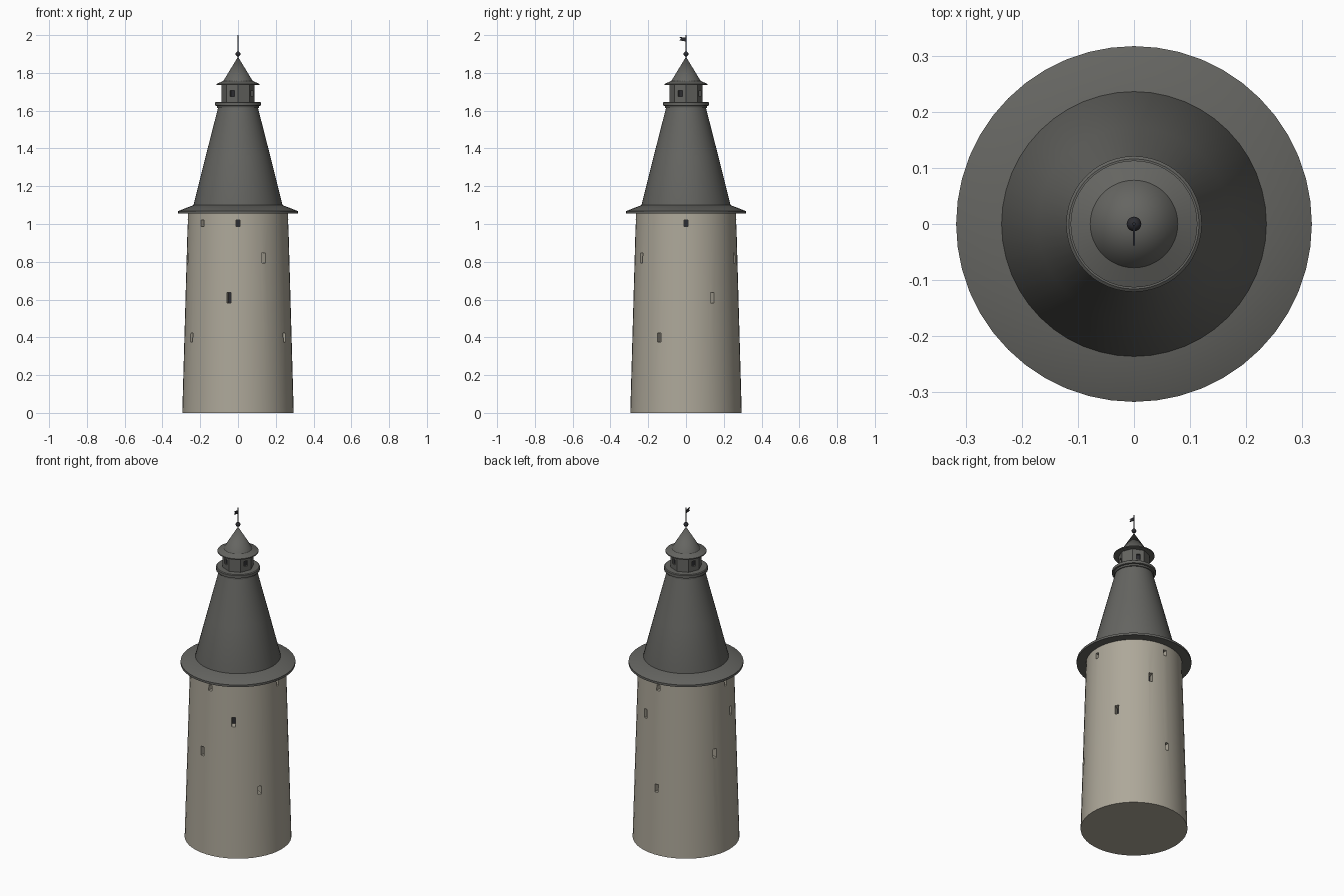
import bpy, bmesh, math
from mathutils import Matrix

if "Cube" in bpy.data.objects:
    bpy.data.objects.remove(bpy.data.objects["Cube"])


def material(name, rgb):
    m = bpy.data.materials.new(name)
    m.diffuse_color = (*rgb, 1)
    m.use_nodes = True
    m.node_tree.nodes["Principled BSDF"].inputs["Base Color"].default_value = m.diffuse_color
    return m


STONE = material("stone", (0.42, 0.39, 0.32))
SLATE = material("slate", (0.13, 0.13, 0.12))
DARK = material("dark", (0.025, 0.025, 0.03))


def make(name, bm, mat):
    bmesh.ops.recalc_face_normals(bm, faces=bm.faces)
    me = bpy.data.meshes.new(name)
    bm.to_mesh(me)
    bm.free()
    me.materials.append(mat)
    ob = bpy.data.objects.new(name, me)
    bpy.context.collection.objects.link(ob)
    return ob


def activate(ob):
    bpy.ops.object.select_all(action='DESELECT')
    ob.select_set(True)
    bpy.context.view_layer.objects.active = ob


def smooth(ob):
    activate(ob)
    bpy.ops.object.shade_smooth_by_angle(angle=math.radians(25))


def lathe(name, profile, mat, n=48):
    """Closed solid of revolution from (radius, z) points, bottom to top."""
    bm = bmesh.new()
    rings = []
    for r, z in profile:
        if r == 0:
            rings.append([bm.verts.new((0, 0, z))] * n)
        else:
            rings.append([bm.verts.new((r * math.cos(2 * math.pi * i / n),
                                        r * math.sin(2 * math.pi * i / n), z))
                          for i in range(n)])
    for a, b in zip(rings, rings[1:]):
        for i in range(n):
            j = (i + 1) % n
            quad = [a[i], a[j], b[j], b[i]]
            bm.faces.new(list(dict.fromkeys(quad)))
    for ring in (rings[0], rings[-1]):
        if ring[0] is not ring[1]:
            bm.faces.new(ring)
    return make(name, bm, mat)


def radial_boxes(name, items, mat):
    """Boxes facing outward: (angle, centre radius, z, depth, width, height)."""
    bm = bmesh.new()
    for ang, r, z, d, w, h in items:
        m = (Matrix.Rotation(math.radians(ang), 4, 'Z') @ Matrix.Translation((r, 0, z))
             @ Matrix.Diagonal((d, w, h, 1)))
        bmesh.ops.create_cube(bm, size=1, matrix=m)
    return make(name, bm, mat)


def cut_windows(wall, name, windows, depth):
    """Recess windows (angle, surface radius, z, width, height), dark pane at the back."""
    cutter = radial_boxes(name + "_cutter", [(a, r, z, 2 * depth, w, h)
                                             for a, r, z, w, h in windows], wall.data.materials[0])
    cutter.hide_render = True
    activate(wall)
    mod = wall.modifiers.new("windows", 'BOOLEAN')
    mod.operation = 'DIFFERENCE'
    mod.solver = 'EXACT'
    mod.object = cutter
    bpy.ops.object.modifier_apply(modifier=mod.name)
    bpy.data.objects.remove(cutter)
    radial_boxes(name + "_panes", [(a, r - depth, z, 0.004, w, h)
                                   for a, r, z, w, h in windows], DARK)


# Tapered stone wall with rows of slit windows
wall = lathe("tower_wall", [(0.295, 0), (0.265, 1.06)], STONE)
rows = [(0.40, 0.048, (90, 210, 330)), (0.61, 0.055, (30, 160, 260)),
        (0.82, 0.055, (70, 190, 300)), (1.005, 0.035, (0, 90, 180, 225, 270))]
slits = [(a, 0.295 - 0.0283 * z, z, 0.022, h) for z, h, angles in rows for a in angles]
cut_windows(wall, "wall_window", slits, 0.045)
smooth(wall)

# Flared eave and main roof
smooth(lathe("eave", [(0.25, 1.055), (0.317, 1.055), (0.317, 1.068), (0.236, 1.10)], SLATE))
smooth(lathe("main_roof", [(0.236, 1.095), (0.236, 1.10), (0.172, 1.355), (0.103, 1.625)], SLATE))

# Gallery ring below the lantern
smooth(lathe("gallery", [(0.100, 1.612), (0.111, 1.615), (0.111, 1.625), (0.121, 1.627),
                         (0.121, 1.643), (0.116, 1.647)], SLATE))

# Octagonal lantern room with four windows
lantern = lathe("lantern_room", [(0.087, 1.64), (0.087, 1.745)], SLATE, 8)
face_r = 0.087 * math.cos(math.pi / 8)
cut_windows(lantern, "lantern_window",
            [(67.5 + 90 * i, face_r, 1.692, 0.024, 0.032) for i in range(4)], 0.012)

# Lantern cap with a brim
smooth(lathe("lantern_cap", [(0.08, 1.736), (0.113, 1.736), (0.113, 1.742), (0.078, 1.757),
                             (0, 1.885)], SLATE))

# Finial ball, rod and flag
bm = bmesh.new()
bmesh.ops.create_uvsphere(bm, u_segments=20, v_segments=12, radius=0.013,
                          matrix=Matrix.Translation((0, 0, 1.9)))
smooth(make("finial_ball", bm, DARK))
smooth(lathe("finial_rod", [(0.003, 1.87), (0.003, 2.0)], DARK, 12))

bm = bmesh.new()
outline = [(0, 1.966), (-0.036, 1.972), (-0.027, 1.981), (-0.038, 1.991), (0, 1.986)]
face = bm.faces.new([bm.verts.new((-0.0015, y, z)) for y, z in outline])
ext = bmesh.ops.extrude_face_region(bm, geom=[face])["geom"]
bmesh.ops.translate(bm, vec=(0.003, 0, 0),
                    verts=[g for g in ext if isinstance(g, bmesh.types.BMVert)])
make("flag", bm, DARK)
